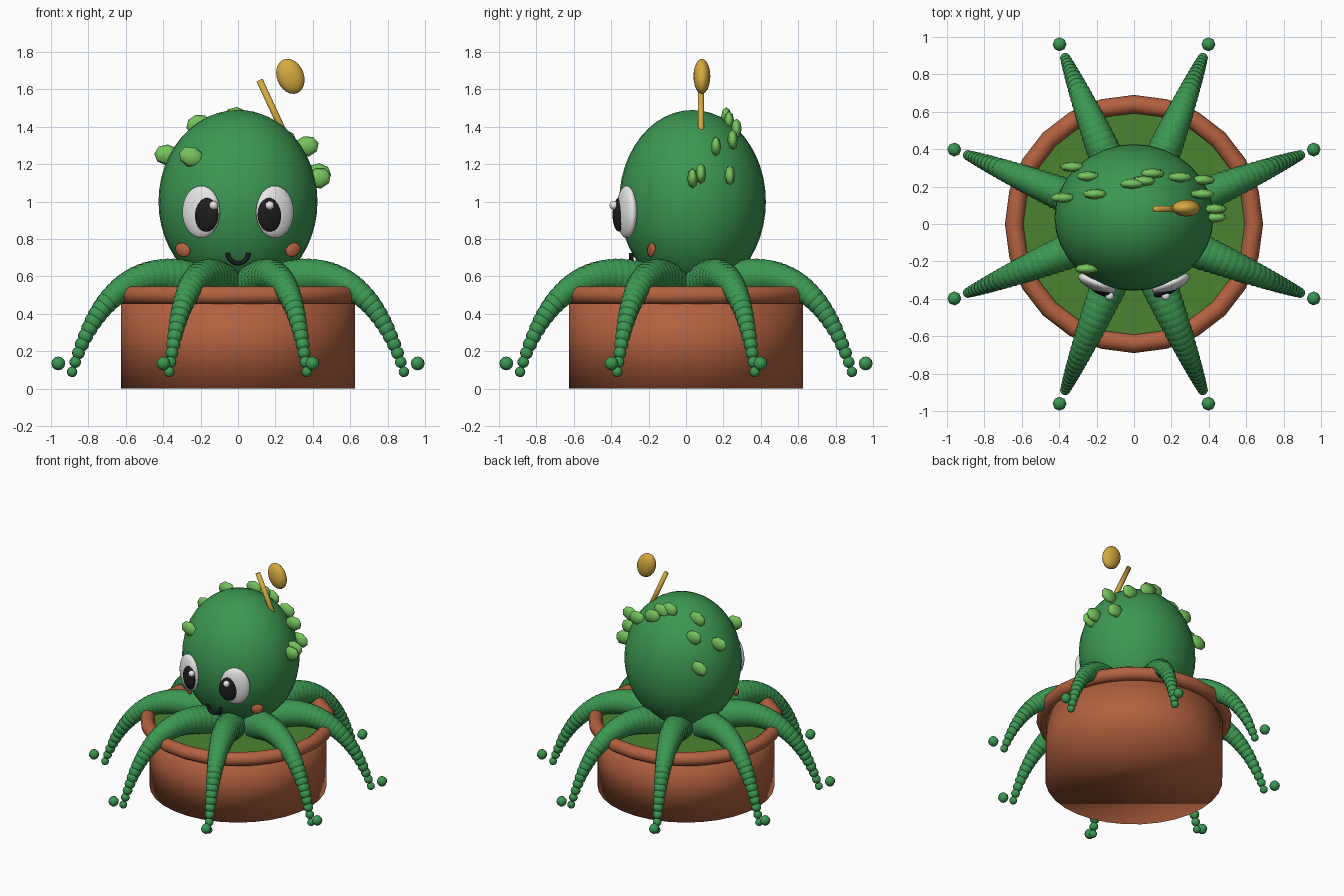
import bpy
import bmesh
from math import radians, sin, cos, tau, pi
from mathutils import Matrix, Vector, Euler

if "Cube" in bpy.data.objects:
    bpy.data.objects.remove(bpy.data.objects["Cube"], do_unlink=True)


def material(name, r, g, b):
    m = bpy.data.materials.new(name)
    m.use_nodes = True
    m.diffuse_color = (r, g, b, 1)
    m.node_tree.nodes["Principled BSDF"].inputs["Base Color"].default_value = (r, g, b, 1)
    m.node_tree.nodes["Principled BSDF"].inputs["Roughness"].default_value = 0.6
    return m


GREEN = material("body green", 0.045, 0.31, 0.085)
LEAF = material("leaf green", 0.18, 0.55, 0.11)
SOIL = material("moss green", 0.07, 0.23, 0.03)
CLAY = material("terracotta", 0.45, 0.12, 0.05)
GOLD = material("gold", 0.66, 0.40, 0.05)
WHITE = material("eye white", 0.85, 0.85, 0.85)
BLACK = material("black", 0.012, 0.012, 0.012)


def finish(name, bm, mat):
    """Turn a bmesh into a smooth-shaded object."""
    mesh = bpy.data.meshes.new(name)
    for f in bm.faces:
        f.smooth = True
    bm.to_mesh(mesh)
    bm.free()
    mesh.materials.append(mat)
    obj = bpy.data.objects.new(name, mesh)
    bpy.context.collection.objects.link(obj)
    return obj


def add_ball(bm, loc, size, rot=(0, 0, 0), segs=12, rings=8):
    m = Matrix.LocRotScale(Vector(loc), Euler(rot), Vector(size))
    bmesh.ops.create_uvsphere(bm, u_segments=segs, v_segments=rings, radius=1, matrix=m)


def ball(name, mat, loc, size, rot=(0, 0, 0), segs=24, rings=16):
    bm = bmesh.new()
    add_ball(bm, loc, size, rot, segs, rings)
    return finish(name, bm, mat)


def cylinder(name, mat, start, end, radius, segs):
    a, b = Vector(start), Vector(end)
    turn = (b - a).to_track_quat('Z', 'Y').to_matrix().to_4x4()
    bm = bmesh.new()
    bmesh.ops.create_cone(bm, cap_ends=True, segments=segs, radius1=radius, radius2=radius,
                          depth=(b - a).length, matrix=Matrix.Translation((a + b) / 2) @ turn)
    return finish(name, bm, mat)


def torus(name, mat, major, minor, segs, sides, arc=tau):
    """Ring, or part of a ring, lying in the XY plane."""
    bm = bmesh.new()
    closed = arc == tau
    loops = []
    for i in range(segs if closed else segs + 1):
        a = arc * i / segs
        loops.append([bm.verts.new(((major + minor * cos(b)) * cos(a),
                                    (major + minor * cos(b)) * sin(a), minor * sin(b)))
                      for b in (tau * j / sides for j in range(sides))])
    for i in range(segs):
        p, q = loops[i], loops[(i + 1) % len(loops)]
        for j in range(sides):
            k = (j + 1) % sides
            bm.faces.new((p[j], q[j], q[k], p[k]))
    if not closed:
        bm.faces.new(loops[0])
        bm.faces.new(loops[-1][::-1])
    return finish(name, bm, mat)


# Pot, rim and moss
cylinder("pot", CLAY, (0, 0, 0), (0, 0, 0.5), 0.625, 32)
rim = torus("pot_rim", CLAY, 0.64, 0.05, 24, 10)
rim.location.z = 0.5
moss = cylinder("moss", SOIL, (0, 0, 0.47), (0, 0, 0.505), 0.605, 32)
with bpy.context.temp_override(selected_editable_objects=[moss], object=moss,
                               active_object=moss, selected_objects=[moss]):
    bpy.ops.object.shade_smooth_by_angle(angle=radians(40))

# Head
ball("head", GREEN, (0, 0.035, 1.0), (0.425, 0.392, 0.49), segs=32, rings=24)

# Tentacles: tapering chains of beads along an arch, with a loose bead at the tip
root, bend, tip = Vector((0.25, 0.57)), Vector((0.75, 0.73)), Vector((0.96, 0.09))
BEADS = 24
for n in range(8):
    a = tau * (n + 0.5) / 8
    bm = bmesh.new()
    for i in range(BEADS + 1):
        t = i / BEADS
        p = root * (1 - t) ** 2 + bend * 2 * t * (1 - t) + tip * t * t
        add_ball(bm, (p.x * cos(a), p.x * sin(a), p.y), [0.108 - 0.08 * t] * 3, (0, 0, a))
    finish(f"tentacle_{n + 1}", bm, GREEN)
    ball(f"tentacle_tip_{n + 1}", GREEN, (1.04 * cos(a), 1.04 * sin(a), 0.135),
         [0.037] * 3, segs=8, rings=6)

# Face
for side, s in (("right", -1), ("left", 1)):
    turn = (0, 0, s * radians(22))
    ball(f"{side}_eye", WHITE, (s * 0.197, -0.317, 0.945), (0.108, 0.042, 0.14), turn)
    ball(f"{side}_pupil", BLACK, (s * 0.17, -0.358, 0.93), (0.07, 0.025, 0.09), turn)
    ball(f"{side}_eye_glint", WHITE, (s * 0.15 + 0.02, -0.385, 0.98), [0.024] * 3,
         segs=12, rings=8)
    ball(f"{side}_cheek", CLAY, (s * 0.295, -0.185, 0.742), (0.046, 0.014, 0.036),
         (0, s * radians(-25), s * radians(25)), segs=12, rings=8)
mouth = torus("mouth", BLACK, 0.055, 0.012, 14, 8, arc=pi)
mouth.rotation_euler = (radians(-90), 0, 0)
mouth.location = (0, -0.292, 0.725)

# Leaves scattered over the crown
leaves = [(-0.33, 0.305, 1.11), (-0.245, 0.255, 1.31), (-0.38, 0.14, 1.25),
          (-0.21, 0.16, 1.41), (-0.25, -0.24, 1.24), (-0.01, 0.215, 1.45),
          (0.05, 0.23, 1.43), (0.1, 0.27, 1.39), (0.245, 0.25, 1.33),
          (0.365, 0.16, 1.295), (0.37, 0.235, 1.14), (0.43, 0.08, 1.15),
          (0.43, 0.035, 1.125)]
for n, loc in enumerate(leaves):
    tilt = radians(90 + (-15, 20, 5)[n % 3])
    ball(f"leaf_{n + 1}", LEAF, loc, (0.056, 0.028, 0.068), (0, tilt, 0), segs=8, rings=4)

# Antenna and its floating knob
cylinder("antenna", GOLD, (0.115, 0.08, 1.65), (0.30, 0.08, 1.25), 0.018, 10)
ball("antenna_knob", GOLD, (0.28, 0.085, 1.67), (0.072, 0.045, 0.097), (0, radians(-22), 0),
     segs=20, rings=12)
